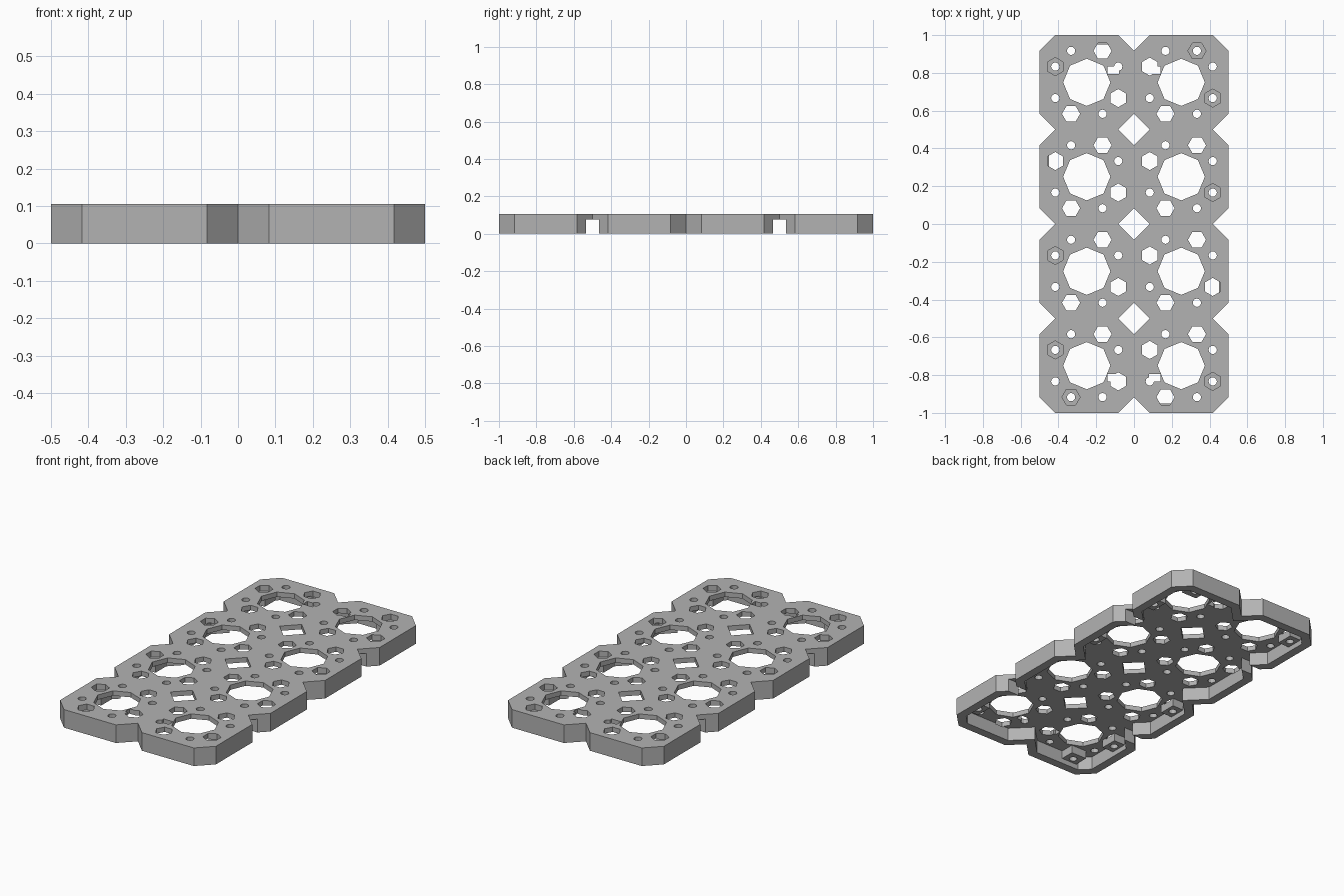
import bpy, bmesh, math
from mathutils import Vector

if "Cube" in bpy.data.objects:
    bpy.data.objects.remove(bpy.data.objects["Cube"], do_unlink=True)

HEIGHT, PLATE_Z, POCKET_Z, WALL = 0.105, 0.077, 0.072, 0.05
STEP = 1 / 12          # hole grid pitch
TILES = [(x, y) for x in (-0.25, 0.25) for y in (-0.75, -0.25, 0.25, 0.75)]

grey = bpy.data.materials.new("plain grey")
grey.use_nodes = True
colour = (0.45, 0.45, 0.45, 1)
grey.diffuse_color = colour
grey.node_tree.nodes["Principled BSDF"].inputs["Base Color"].default_value = colour


def prisms(name, items):
    """One object made of upright prisms, each (outline, bottom, top)."""
    bm = bmesh.new()
    for pts, z0, z1 in items:
        face = bm.faces.new([bm.verts.new((p[0], p[1], z0)) for p in pts])
        out = bmesh.ops.extrude_face_region(bm, geom=[face])
        bmesh.ops.translate(bm, vec=(0, 0, z1 - z0),
                            verts=[v for v in out["geom"] if isinstance(v, bmesh.types.BMVert)])
    bmesh.ops.recalc_face_normals(bm, faces=bm.faces)
    mesh = bpy.data.meshes.new(name)
    bm.to_mesh(mesh)
    bm.free()
    obj = bpy.data.objects.new(name, mesh)
    bpy.context.collection.objects.link(obj)
    return obj


def ring(x, y, r, n, start=0.0):
    return [(x + r * math.cos(start + math.tau * i / n),
             y + r * math.sin(start + math.tau * i / n)) for i in range(n)]


def rect(x, y, hx, hy):
    return [(x - hx, y - hy), (x + hx, y - hy), (x + hx, y + hy), (x - hx, y + hy)]


def inset(pts, d):
    """Mitred inward offset of a counter-clockwise outline."""
    res = []
    for i, p in enumerate(pts):
        a, b, c = Vector(pts[i - 1]), Vector(p), Vector(pts[(i + 1) % len(pts)])
        u, v = (b - a).normalized(), (c - b).normalized()
        n1, n2 = Vector((-u.y, u.x)), Vector((-v.y, v.x))
        res.append(b + (n1 + n2) * d / (1 + n1.dot(n2)))
    return res


def boolean(obj, tool, operation):
    mod = obj.modifiers.new(operation.title(), "BOOLEAN")
    mod.object, mod.operation, mod.solver = tool, operation, "EXACT"
    bpy.context.view_layer.update()
    done = bpy.data.meshes.new_from_object(
        obj.evaluated_get(bpy.context.evaluated_depsgraph_get()))
    obj.modifiers.clear()
    obj.data = done
    bpy.data.objects.remove(tool, do_unlink=True)


# Scalloped outline: the right half, then the same turned half a circle
half = []
for y in (-0.75, -0.25, 0.25, 0.75):
    half += [(0.5, y - 0.25 + STEP), (0.5, y + 0.25 - STEP)]
    half.append((0.5 - STEP, y + 0.25))
half += [(STEP, 1), (0, 1 - STEP), (-STEP, 1), (-0.5 + STEP, 1)]
outline = half[:12] + half[12:]
left = [(-x, -y) for x, y in half[:12]]
outline += left + [(-x, -y) for x, y in half[12:]]

body = prisms("base_plate", [(outline, 0, HEIGHT)])
boolean(body, prisms("cavity", [(inset(outline, WALL), -0.1, PLATE_Z)]), "DIFFERENCE")

# Nut bosses joined to the rim walls
bosses = []
for s in (-1, 1):
    for x, y in ((5, 8), (5, 2), (5, -10)):
        bosses.append((rect(s * (x * STEP + 0.01), s * y * STEP, 0.05, 0.05), 0.03, PLATE_Z + 0.01))
    bosses.append((rect(s * 4 * STEP, s * (11 * STEP + 0.01), 0.05, 0.06), 0.03, PLATE_Z + 0.01))
boolean(body, prisms("bosses", bosses), "UNION")

# Repeating hole pattern: large octagon, four hexagons, four round holes
holes = []
for cx, cy in TILES:
    holes.append((ring(cx, cy, 0.125, 8), -0.1, 0.2))
    for s in (-1, 1):
        holes.append((ring(cx + s * STEP, cy + s * 2 * STEP, 0.048, 6), POCKET_Z, 0.2))
        holes.append((ring(cx - s * 2 * STEP, cy + s * STEP, 0.048, 6, math.pi / 6), POCKET_Z, 0.2))
        holes.append((ring(cx - s * STEP, cy + s * 2 * STEP, 0.022, 12), -0.1, 0.2))
        holes.append((ring(cx + s * 2 * STEP, cy + s * STEP, 0.022, 12), -0.1, 0.2))
boolean(body, prisms("holes", holes), "DIFFERENCE")

# Screw holes through the bosses
screws = [(ring(s * x * STEP, s * y * STEP, 0.022, 12), -0.1, 0.2)
          for s in (-1, 1) for x, y in ((5, 8), (5, 2), (5, -10), (4, 11))]
boolean(body, prisms("screws", screws), "DIFFERENCE")

# Diamond openings, side slots and notches beside the end octagons
cuts = [(ring(0, y, STEP, 4), -0.1, 0.2) for y in (-0.5, 0, 0.5)]
cuts += [(rect(sx * 0.43, sy * 0.5, 0.1, 0.034), -0.1, PLATE_Z)
         for sx in (-1, 1) for sy in (-1, 1)]
cuts += [(rect(sx * 0.11, sy * 0.815, 0.03, 0.02), -0.1, 0.2)
         for sx in (-1, 1) for sy in (-1, 1)]
boolean(body, prisms("openings", cuts), "DIFFERENCE")

body.data.materials.clear()
body.data.materials.append(grey)
for poly in body.data.polygons:
    poly.material_index = 0
    poly.use_smooth = False
